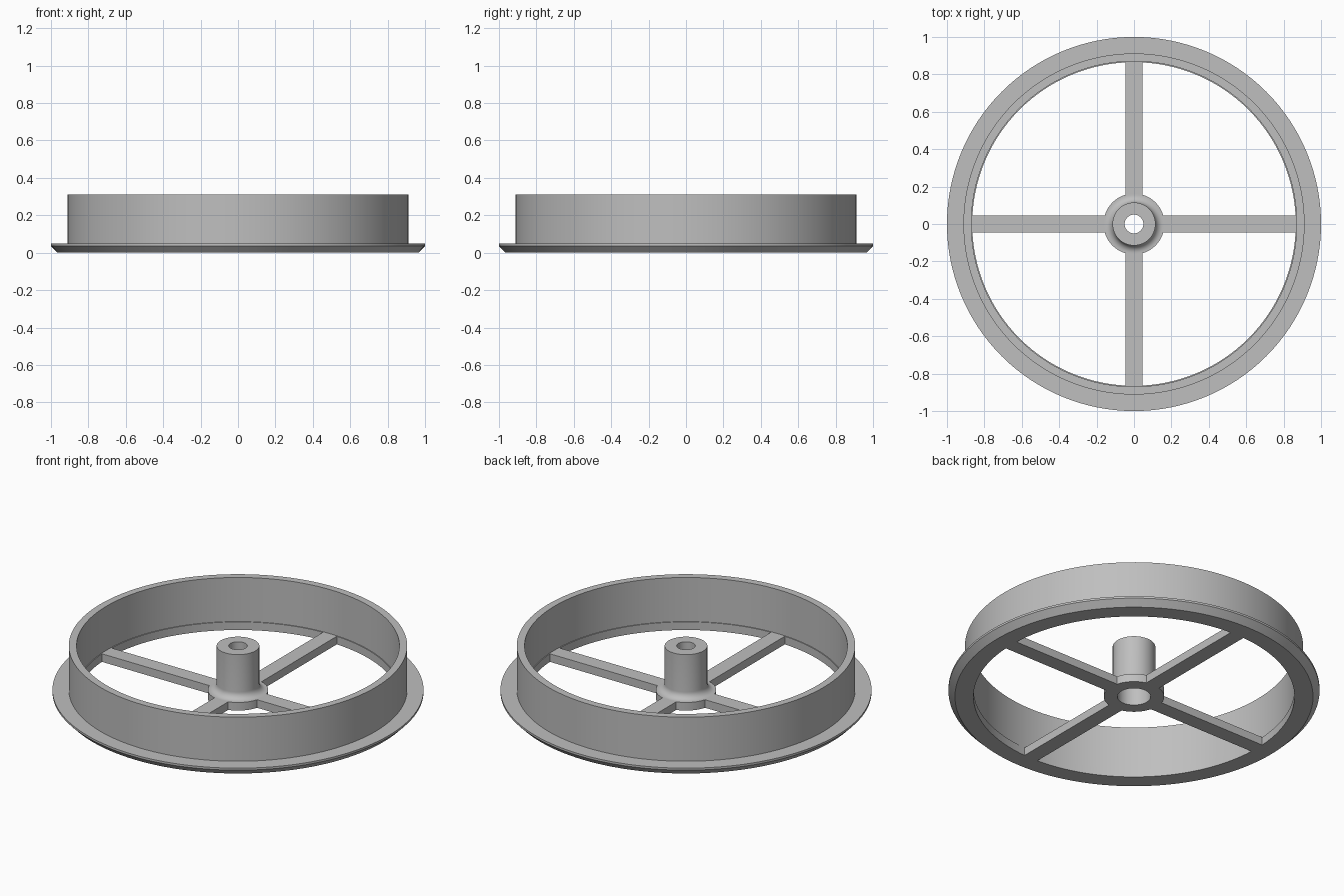
import bpy, bmesh, math
from mathutils import Matrix

if "Cube" in bpy.data.objects:
    bpy.data.objects.remove(bpy.data.objects["Cube"], do_unlink=True)

grey = bpy.data.materials.new("plain grey")
grey.use_nodes = True
colour = (0.52, 0.52, 0.52, 1)
grey.diffuse_color = colour
grey.node_tree.nodes["Principled BSDF"].inputs["Base Color"].default_value = colour

WEB = 0.048      # thickness of spokes, hub plate and flange
TOP = 0.31       # overall height


def finish(name, bm):
    bmesh.ops.recalc_face_normals(bm, faces=bm.faces)
    mesh = bpy.data.meshes.new(name)
    bm.to_mesh(mesh)
    bm.free()
    mesh.materials.append(grey)
    obj = bpy.data.objects.new(name, mesh)
    bpy.context.collection.objects.link(obj)
    return obj


def lathe(name, profile, steps):
    """Turn a closed (radius, height) outline around the z axis."""
    bm = bmesh.new()
    verts = [bm.verts.new((r, 0, z)) for r, z in profile]
    edges = [bm.edges.new((v, verts[i - 1])) for i, v in enumerate(verts)]
    bmesh.ops.spin(bm, geom=verts + edges, cent=(0, 0, 0), axis=(0, 0, 1),
                   angle=math.tau, steps=steps, use_merge=True)
    bmesh.ops.remove_doubles(bm, verts=bm.verts, dist=1e-5)
    obj = finish(name, bm)
    bpy.ops.object.select_all(action='DESELECT')
    obj.select_set(True)
    bpy.context.view_layer.objects.active = obj
    bpy.ops.object.shade_smooth_by_angle(angle=math.radians(30))
    return obj


# Rim with a bevelled flange and a small step on the inner wall
lathe("flanged_rim", [
    (0.865, 0), (0.965, 0), (1, 0.036), (1, WEB), (0.912, WEB),
    (0.912, TOP), (0.87, TOP), (0.87, WEB), (0.865, WEB)], 128)

# Hub: plate, concave fillet, post and a bore that widens underneath
FILLET = 0.04
POST = 0.115
fillet = [(POST + FILLET * (1 - math.sin(a)), WEB + FILLET * (1 - math.cos(a)))
          for a in (math.radians(90 * i / 8) for i in range(9))]
lathe("hub", [(0.09, 0), (0.163, 0), (0.163, WEB)] + fillet + [
    (POST, TOP), (0.05, TOP), (0.05, 0.2), (0.09, 0.2)], 64)

# Four flat spokes
START, END, WIDTH = 0.15, 0.868, 0.09
for i, side in enumerate(("left", "back", "right", "front")):
    bm = bmesh.new()
    bmesh.ops.create_cube(bm, size=1)
    bmesh.ops.scale(bm, vec=(END - START, WIDTH, WEB), verts=bm.verts)
    bmesh.ops.translate(bm, vec=((START + END) / 2, 0, WEB / 2), verts=bm.verts)
    bm.transform(Matrix.Rotation(i * math.pi / 2, 4, 'Z'))
    finish(side + "_spoke", bm)
